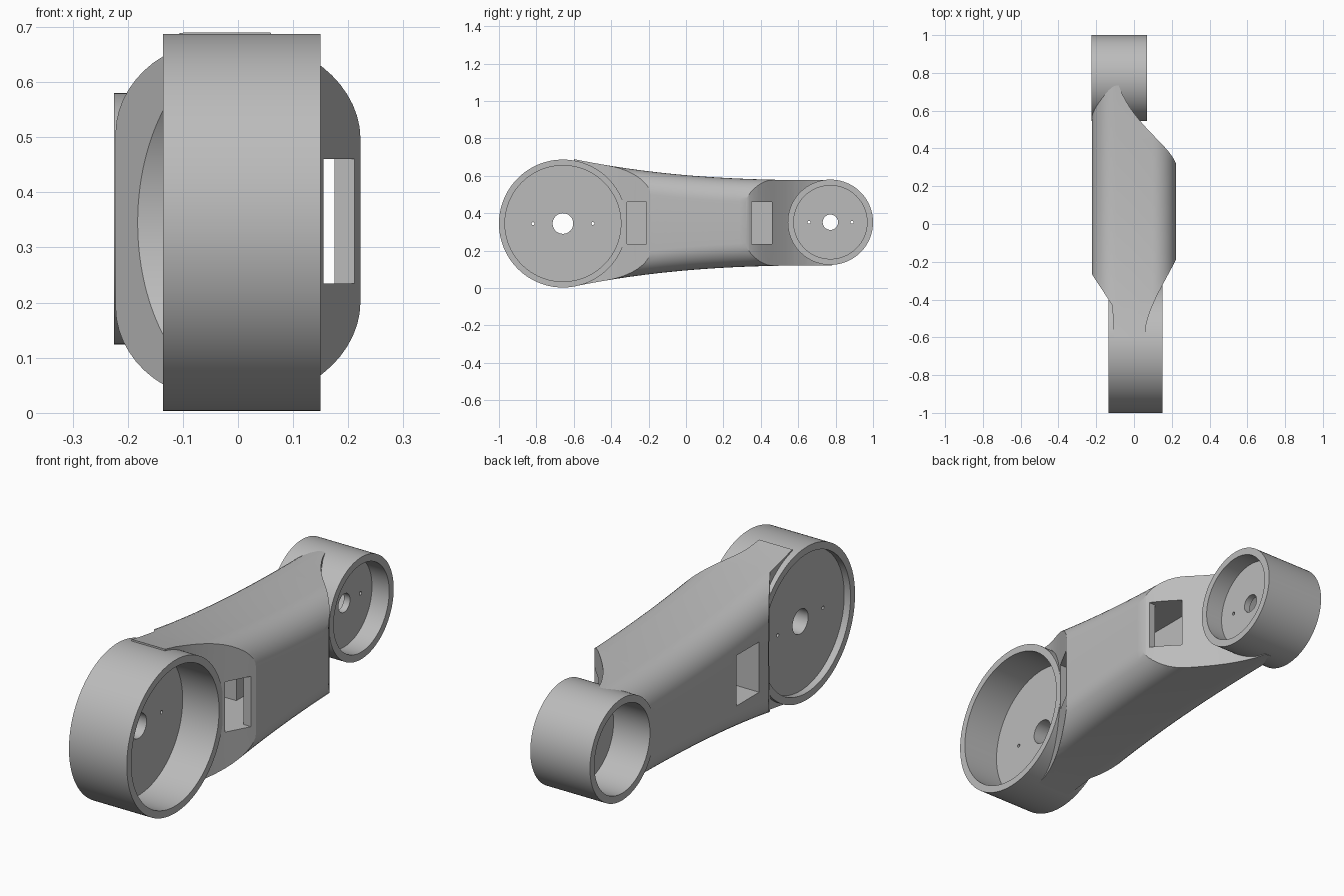
import bpy, bmesh, math
from mathutils import Vector, Matrix

default = bpy.data.objects.get("Cube")
if default:
    bpy.data.objects.remove(default, do_unlink=True)

grey = bpy.data.materials.new("plain grey")
grey.use_nodes = True
colour = (0.5, 0.5, 0.5, 1)
grey.diffuse_color = colour
grey.node_tree.nodes["Principled BSDF"].inputs["Base Color"].default_value = colour


def make_object(name, bm):
    bmesh.ops.recalc_face_normals(bm, faces=bm.faces)
    mesh = bpy.data.meshes.new(name)
    bm.to_mesh(mesh)
    bm.free()
    mesh.materials.append(grey)
    obj = bpy.data.objects.new(name, mesh)
    bpy.context.collection.objects.link(obj)
    return obj


def loft(name, loops):
    """Skin a list of equal-length closed loops and cap both ends."""
    bm = bmesh.new()
    rows = [[bm.verts.new(p) for p in loop] for loop in loops]
    n = len(rows[0])
    for a, b in zip(rows, rows[1:]):
        for i in range(n):
            j = (i + 1) % n
            bm.faces.new((a[i], a[j], b[j], b[i]))
    bm.faces.new(rows[0])
    bm.faces.new(rows[-1])
    return make_object(name, bm)


def rod(name, y, z, radius, segments=128):
    """Cylinder along x, used as a cutter."""
    bm = bmesh.new()
    bmesh.ops.create_cone(bm, cap_ends=True, segments=segments, radius1=radius, radius2=radius,
                          depth=1, matrix=Matrix.Translation((0, y, z)) @ Matrix.Rotation(math.pi / 2, 4, 'Y'))
    return make_object(name, bm)


def box(name, low, high):
    low, high = Vector(low), Vector(high)
    bm = bmesh.new()
    bmesh.ops.create_cube(bm, size=1, matrix=Matrix.Translation((low + high) / 2)
                          @ Matrix.Diagonal((*(high - low), 1)))
    return make_object(name, bm)


def cut(target, tool, operation='DIFFERENCE'):
    mod = target.modifiers.new("cut", 'BOOLEAN')
    mod.operation, mod.object, mod.solver = operation, tool, 'EXACT'
    bpy.context.view_layer.objects.active = target
    bpy.ops.object.modifier_apply(modifier=mod.name)
    bpy.data.objects.remove(tool, do_unlink=True)


def smooth(obj):
    bpy.ops.object.select_all(action='DESELECT')
    obj.select_set(True)
    bpy.context.view_layer.objects.active = obj
    bpy.ops.object.shade_smooth_by_angle(angle=math.radians(25))


def hub(name, y, z, x_range, web, radius, inner, bore, pin_offset):
    """Ring with an inner web, a centre bore and two pin holes."""
    x0, x1 = x_range
    w0, w1 = web
    profile = [(x0, radius), (x1, radius), (x1, inner), (w1, inner),
               (w1, bore), (w0, bore), (w0, inner), (x0, inner)]
    bm = bmesh.new()
    steps = 128
    rows = []
    for k in range(steps):
        a = math.tau * k / steps
        rows.append([bm.verts.new((x, y + r * math.cos(a), z + r * math.sin(a))) for x, r in profile])
    for k in range(steps):
        a, b = rows[k], rows[(k + 1) % steps]
        for i in range(len(profile)):
            j = (i + 1) % len(profile)
            bm.faces.new((a[i], a[j], b[j], b[i]))
    obj = make_object(name, bm)
    for side in (-1, 1):
        cut(obj, rod("pin_cutter", y + side * pin_offset, z, 0.008, 16))
    smooth(obj)


# Hubs at both ends
BIG_Y, BIG_Z, BIG_R = -0.658, 0.345, 0.342
SMALL_Y, SMALL_Z, SMALL_R = 0.772, 0.352, 0.228
hub("large_hub", BIG_Y, BIG_Z, (-0.136, 0.15), (-0.105, -0.03), BIG_R, 0.31, 0.055, 0.16)
hub("small_hub", SMALL_Y, SMALL_Z, (-0.225, 0.07), (-0.045, -0.015), SMALL_R, 0.196, 0.041, 0.115)


# Arm body: rounded section that tapers along y
def section(y):
    half_w, corner = 0.222, 0.125
    half_h = 0.2275 + 0.0505 * max(0, 0.78 - y) ** 2.5
    points = []
    for q, (sx, sz) in enumerate([(1, 1), (-1, 1), (-1, -1), (1, -1)]):
        for k in range(11):
            a = math.pi / 2 * (q + k / 10)
            points.append((sx * (half_w - corner) + corner * math.cos(a), y,
                           0.349 + sz * (half_h - corner) + corner * math.sin(a)))
    return points


arm = loft("arm", [section(-0.6 + 1.38 * k / 28) for k in range(29)])


# Plan outline: straight flanks with curved cut-aways beside the hubs
def bezier(p0, p1, p2, p3, n=14):
    pts = [Vector(p) for p in (p0, p1, p2, p3)]
    return [sum((pts[i] * (math.comb(3, i) * (k / n) ** i * (1 - k / n) ** (3 - i)) for i in range(4)),
                Vector((0, 0))) for k in range(n + 1)]


plan = [Vector(p) for p in ((-0.3, 0.9), (-0.3, -0.16), (-0.22, -0.27), (-0.115, -0.43), (-0.1, -0.7), (0.05, -0.7))]
plan += bezier((0.065, -0.53), (0.09, -0.42), (0.16, -0.31), (0.222, -0.19))
plan += [Vector((0.3, -0.05)), Vector((0.3, 0.2))]
plan += bezier((0.224, 0.315), (0.19, 0.42), (0.0, 0.52), (-0.08, 0.73))
plan += [Vector((-0.12, 0.9))]
cut(arm, loft("plan_cutter", [[(p.x, p.y, z) for p in plan] for z in (-0.2, 0.9)]), 'INTERSECT')

# Clear the hub interiors
cut(arm, rod("large_hub_cutter", BIG_Y, BIG_Z, BIG_R - 0.012))
cut(arm, rod("small_hub_cutter", SMALL_Y, SMALL_Z, SMALL_R - 0.012))

# Inner channel and the three windows opening into it
for low, high in [((0.02, -0.31), (0.175, 0.46)),
                  ((0.02, -0.315), (0.3, -0.21)),
                  ((0.02, 0.35), (0.3, 0.46)),
                  ((-0.3, -0.2), (0.1, -0.04))]:
    cut(arm, box("window_cutter", (*low, 0.235), (*high, 0.46)))
smooth(arm)
